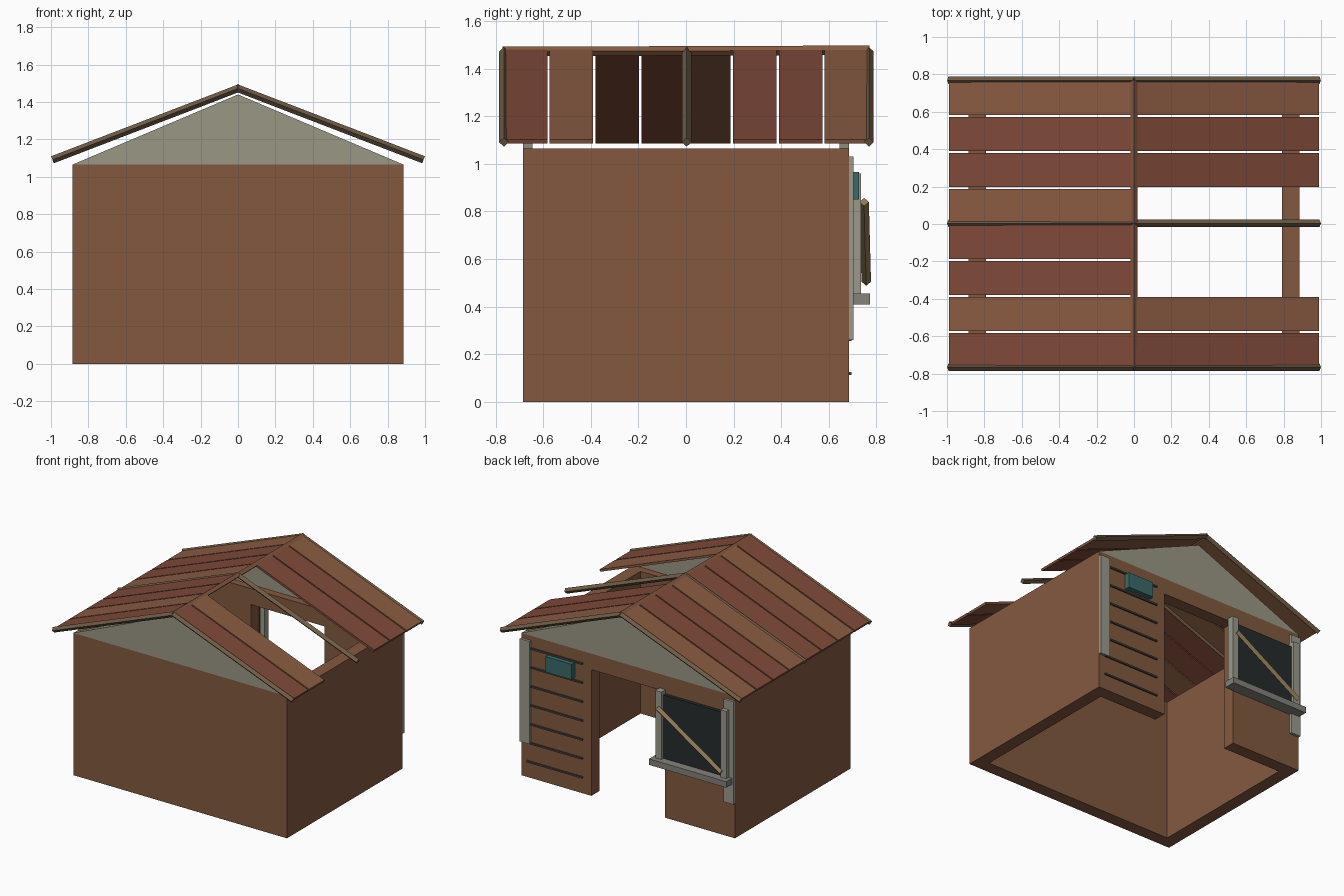
import bpy, bmesh, math
from mathutils import Vector, Matrix

if "Cube" in bpy.data.objects:
    bpy.data.objects.remove(bpy.data.objects["Cube"])


def mat(name, hexcol):
    lin = [((int(hexcol[i:i + 2], 16) / 255 + 0.055) / 1.055) ** 2.4 for i in (0, 2, 4)]
    m = bpy.data.materials.new(name)
    m.diffuse_color = (*lin, 1)
    m.use_nodes = True
    m.node_tree.nodes["Principled BSDF"].inputs["Base Color"].default_value = m.diffuse_color
    return m


WALL = mat("wall_brown", "83593f")
GABLE = mat("weathered_grey", "9a9785")
RED = mat("red_plank", "7f4b39")
LIGHT = mat("light_plank", "8a5c42")
BEAM = mat("dark_timber", "6e5b45")
GROOVE = mat("groove", "4a4440")
TRIM = mat("trim_grey", "9c9a8c")
SILL = mat("sill_grey", "83827a")
PANE = mat("dark_pane", "262b2b")
TEAL = mat("teal", "3b6a6a")
TAN = mat("tan_wood", "917a55")


def finish(name, bm, material):
    bmesh.ops.recalc_face_normals(bm, faces=bm.faces)
    me = bpy.data.meshes.new(name)
    bm.to_mesh(me)
    bm.free()
    ob = bpy.data.objects.new(name, me)
    me.materials.append(material)
    bpy.context.collection.objects.link(ob)
    return ob


def box(name, x, y, z, material):
    """Box from (min, max) ranges."""
    bm = bmesh.new()
    bmesh.ops.create_cube(bm, size=1)
    for v in bm.verts:
        v.co = [r[0] + (c + 0.5) * (r[1] - r[0]) for c, r in zip(v.co, (x, y, z))]
    return finish(name, bm, material)


def prism(name, pts, offset, material):
    """Flat polygon extruded by an offset vector."""
    bm = bmesh.new()
    f = bm.faces.new([bm.verts.new(p) for p in pts])
    ext = bmesh.ops.extrude_face_region(bm, geom=[f])["geom"]
    bmesh.ops.translate(bm, vec=offset, verts=[e for e in ext if isinstance(e, bmesh.types.BMVert)])
    return finish(name, bm, material)


def beam(name, a, b, r, material):
    """Four-sided pole between two points, standing on its edge."""
    a, b = Vector(a), Vector(b)
    d = (b - a).normalized()
    side = d.cross(Vector((0, 0, 1))).normalized() * r
    up = side.cross(d).normalized() * r
    return prism(name, [a + side, a + up, a - side, a - up], b - a, material)


W, D, H, T = 0.885, 0.685, 1.065, 0.095   # half width, half depth, height, thickness

# Front and side walls: U-shaped plan
I = W - T
prism("front_and_side_walls",
      [(-W, D - T, 0), (-W, -D, 0), (W, -D, 0), (W, D - T, 0),
       (I, D - T, 0), (I, T - D, 0), (-I, T - D, 0), (-I, D - T, 0)], (0, 0, H), WALL)

# Back wall with doorway
dx, dz = 0.305, 0.945
prism("back_wall",
      [(x, D - T, z) for x, z in ((-W, 0), (-W, H), (W, H), (W, 0),
                                  (dx, 0), (dx, dz), (-dx, dz), (-dx, 0))], (0, T, 0), WALL)

# Gables
for name, y, t in (("front_gable", -D, 0.04), ("back_gable", D, -0.04)):
    prism(name, [(-W, y, H), (W, y, H), (0, y, 1.44)], (0, t, 0), GABLE)

# Roof planks, three missing on the right slope
pitch = 0.1925
for s, label in ((-1, "left"), (1, "right")):
    for i in range(8):
        if s == 1 and i in (2, 3, 4):
            continue
        y = -0.77 + pitch * i + 0.005
        pts = [(0, y, 1.485), (s * 0.99, y, 1.102), (s * 0.985, y, 1.086), (0, y, 1.468)]
        prism(f"{label}_roof_plank_{i}", pts, (0, pitch - 0.01, 0), LIGHT if i % 3 == 1 else RED)
    # Rafters
    for n, y in (("front", -0.765), ("middle", 0.003), ("back", 0.768)):
        beam(f"{label}_{n}_rafter", (0, y, 1.472), (s * 0.992, y, 1.091), 0.02, BEAM)

# Ridge pole
beam("ridge_pole", (0, -0.77, 1.472), (0, 0.77, 1.477), 0.02, LIGHT)

# Corner boards on the back
for s, label in ((-1, "left"), (1, "right")):
    c = s * 0.845
    box(f"{label}_corner_board", (c - 0.04, c + 0.04), (D, 0.704), (0.26, 1.03), TRIM)

# Siding grooves beside the door
for i in range(7):
    z = 0.12 + 0.142 * i
    box(f"siding_strip_{i}", (0.375, 0.835), (D, 0.696), (z - 0.006, z + 0.006), GROOVE)

# Small teal plate
box("wall_plate", (0.44, 0.655), (D, 0.727), (0.85, 0.965), TEAL)

# Boarded window
cx = -0.555
box("window_pane", (cx - 0.26, cx + 0.26), (D, 0.71), (0.44, 0.93), PANE)
for s, label in ((-1, "outer"), (1, "inner")):
    c = cx + s * 0.27
    box(f"{label}_window_post", (c - 0.025, c + 0.025), (D, 0.735), (0.44, 0.96), TRIM)
box("window_sill", (cx - 0.32, cx + 0.32), (D, 0.773), (0.41, 0.455), SILL)
beam("window_brace", (-0.29, 0.748, 0.84), (-0.82, 0.757, 0.505), 0.02, TAN)
